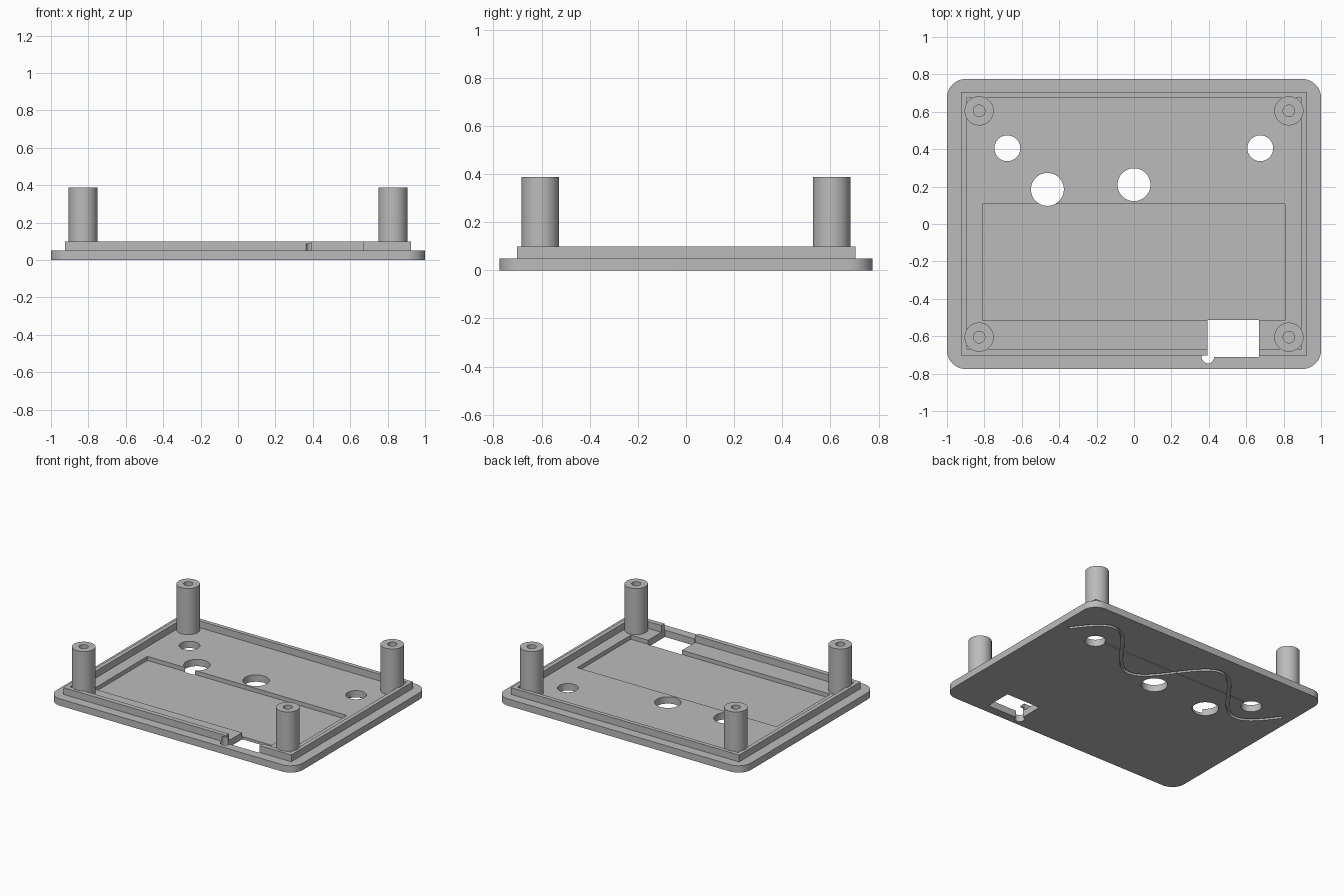
import bpy, bmesh
from math import pi, sin, cos

if "Cube" in bpy.data.objects:
    bpy.data.objects.remove(bpy.data.objects["Cube"])

grey = bpy.data.materials.new("plain_grey")
grey.use_nodes = True
GREY = (0.5, 0.5, 0.5, 1)
grey.diffuse_color = GREY
grey.node_tree.nodes["Principled BSDF"].inputs["Base Color"].default_value = GREY


def make_object(name, bm):
    bmesh.ops.recalc_face_normals(bm, faces=bm.faces)
    mesh = bpy.data.meshes.new(name)
    bm.to_mesh(mesh)
    bm.free()
    mesh.materials.append(grey)
    obj = bpy.data.objects.new(name, mesh)
    bpy.context.collection.objects.link(obj)
    return obj


def prism(name, outline, z0, z1):
    """Extrude a flat outline from z0 up to z1."""
    bm = bmesh.new()
    face = bm.faces.new([bm.verts.new((x, y, z0)) for x, y in outline])
    grown = bmesh.ops.extrude_face_region(bm, geom=[face])["geom"]
    top = [v for v in grown if isinstance(v, bmesh.types.BMVert)]
    bmesh.ops.translate(bm, verts=top, vec=(0, 0, z1 - z0))
    return make_object(name, bm)


def box(name, x0, x1, y0, y1, z0, z1):
    return prism(name, [(x0, y0), (x1, y0), (x1, y1), (x0, y1)], z0, z1)


def disc(name, x, y, r, z0, z1, n=48):
    ring = [(x + r * cos(2 * pi * i / n), y + r * sin(2 * pi * i / n)) for i in range(n)]
    return prism(name, ring, z0, z1)


def combine(target, tool, operation="DIFFERENCE"):
    """Apply a boolean and discard its tool."""
    mod = target.modifiers.new("cut", "BOOLEAN")
    mod.object, mod.operation, mod.solver = tool, operation, "EXACT"
    graph = bpy.context.evaluated_depsgraph_get()
    result = bpy.data.meshes.new_from_object(target.evaluated_get(graph))
    target.modifiers.clear()
    target.data = result
    bpy.data.objects.remove(tool)


def smooth(obj):
    bpy.ops.object.select_all(action="DESELECT")
    obj.select_set(True)
    bpy.context.view_layer.objects.active = obj
    bpy.ops.object.shade_smooth_by_angle(angle=pi / 6)


# Base plate with rounded corners
W, D, R, T = 1.0, 0.775, 0.1, 0.05
outline = []
for k, (sx, sy) in enumerate([(1, 1), (-1, 1), (-1, -1), (1, -1)]):
    for i in range(13):
        a = (k + i / 12) * pi / 2
        outline.append((sx * (W - R) + R * cos(a), sy * (D - R) + R * sin(a)))
plate = prism("base_plate", outline, 0, T)

# Raised rim inside the plate edge
rim = box("rim", -0.925, 0.925, -0.703, 0.705, 0.03, 0.1)
combine(rim, box("rim_inside", -0.895, 0.895, -0.668, 0.675, 0, 0.2))
combine(plate, rim, "UNION")

# Shallow compartment, socket opening and cable notch under the rim
combine(plate, box("compartment", -0.81, 0.808, -0.515, 0.107, 0.02, 0.09))
combine(plate, box("socket", 0.393, 0.668, -0.71, -0.512, -0.1, 0.2))
combine(plate, disc("cable_notch", 0.395, -0.712, 0.033, -0.1, 0.086))

# Round through holes
for x, y, r in [(-0.677, 0.405, 0.069), (0.675, 0.405, 0.069),
                (-0.463, 0.185, 0.088), (0, 0.21, 0.088)]:
    combine(plate, disc("hole", x, y, r, -0.1, 0.2))

# Wavy groove and a fine straight groove in the underside
STEPS, HALF = 96, 0.011
upper, lower = [], []
for i in range(STEPS + 1):
    t = i / STEPS
    x, y = 0.925 - 1.85 * t, 0.425 + 0.2 * sin(4 * pi * t)
    dx, dy = -1.85, 0.8 * pi * cos(4 * pi * t)
    n = HALF / (dx * dx + dy * dy) ** 0.5
    upper.append((x - dy * n, y + dx * n))
    lower.append((x + dy * n, y - dx * n))
combine(plate, prism("wave_groove", upper + lower[::-1], -0.05, 0.02))
combine(plate, box("straight_groove", -0.67, 0.67, 0.422, 0.428, -0.05, 0.01))
smooth(plate)

# Four corner posts with blind screw holes
for side, sx in (("left", 1), ("right", -1)):
    for end, y in (("front", -0.605), ("back", 0.605)):
        post = disc(f"{end}_{side}_post", sx * 0.828, y, 0.078, 0.045, 0.388)
        combine(post, disc("screw_hole", sx * 0.828, y, 0.031, 0.08, 0.5, 32))
        smooth(post)
